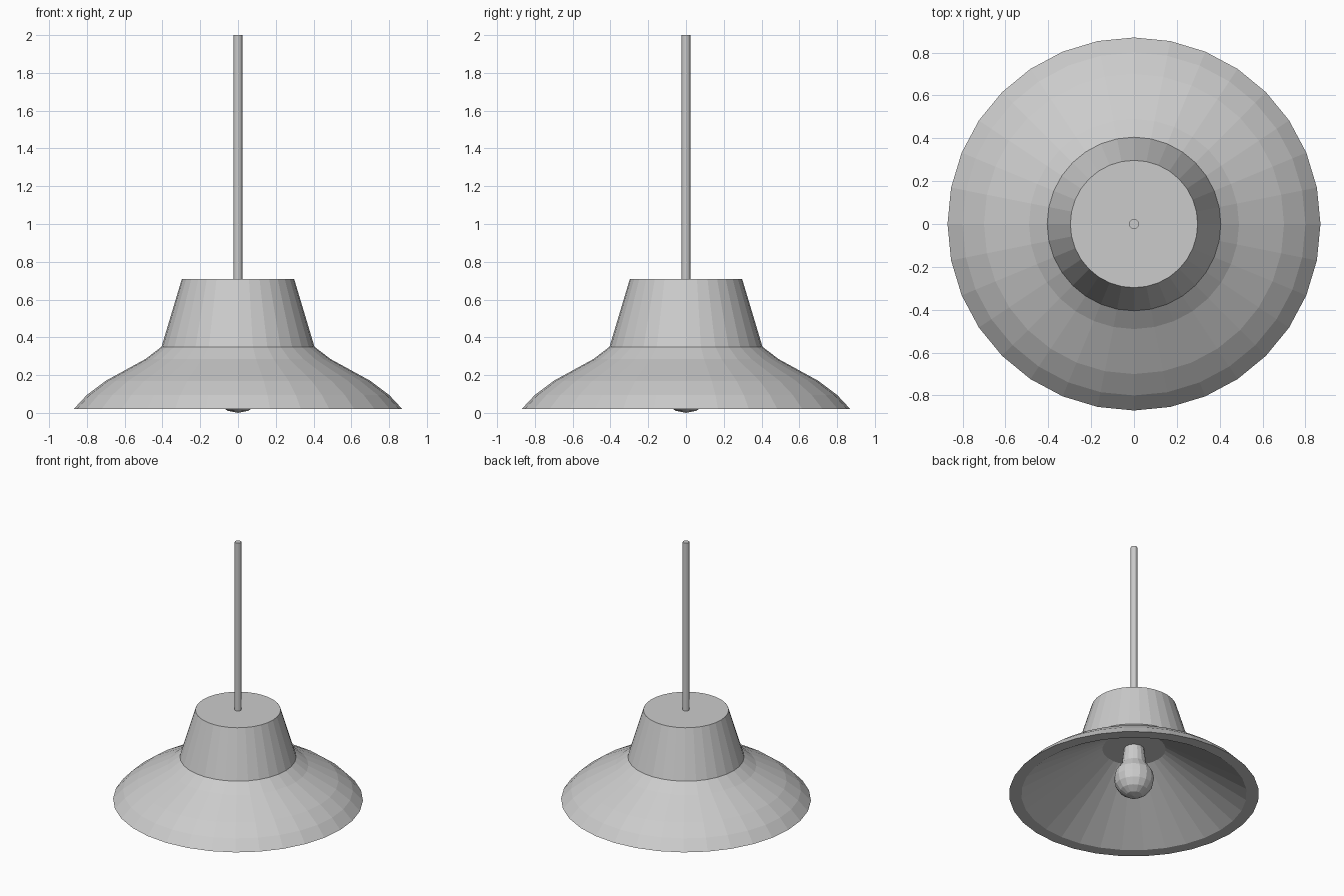
import bpy, bmesh
from math import cos, sin, tau, pi

if "Cube" in bpy.data.objects:
    bpy.data.objects.remove(bpy.data.objects["Cube"])


def lathe(name, profile, sides):
    """Revolve (radius, z) points about z; radius 0 closes to a pole."""
    bm = bmesh.new()
    rings = []
    for r, z in profile:
        if r == 0:
            rings.append([bm.verts.new((0, 0, z))] * sides)
        else:
            rings.append([bm.verts.new((r * cos(tau * i / sides), r * sin(tau * i / sides), z))
                          for i in range(sides)])
    for a, b in zip(rings, rings[1:]):
        for i in range(sides):
            j = (i + 1) % sides
            quad = list(dict.fromkeys((a[i], a[j], b[j], b[i])))
            if len(quad) > 2:
                bm.faces.new(quad)
    bmesh.ops.recalc_face_normals(bm, faces=bm.faces)
    mesh = bpy.data.meshes.new(name)
    bm.to_mesh(mesh)
    bm.free()
    obj = bpy.data.objects.new(name, mesh)
    bpy.context.collection.objects.link(obj)
    return obj


# Shade: inner cone, flat rim, flared outside and tapered cap
lathe("lamp_shade", [
    (0, 0.38), (0.22, 0.38), (0.785, 0.02), (0.87, 0.02), (0.80, 0.095),
    (0.70, 0.17), (0.49, 0.285), (0.405, 0.35), (0.297, 0.71), (0, 0.71)], 32)

# Hanging rod
lathe("hanging_rod", [(0, 0.71), (0.023, 0.71), (0.023, 2.0), (0, 2.0)], 16)

# Bulb: faceted globe running into a tapered neck
R = 0.14
globe = [(R * sin(pi * k / 8), R - R * cos(pi * k / 8)) for k in range(1, 7)]
lathe("bulb", [(0, 0)] + globe + [(0.085, 0.26), (0.07, 0.38), (0, 0.38)], 16)
